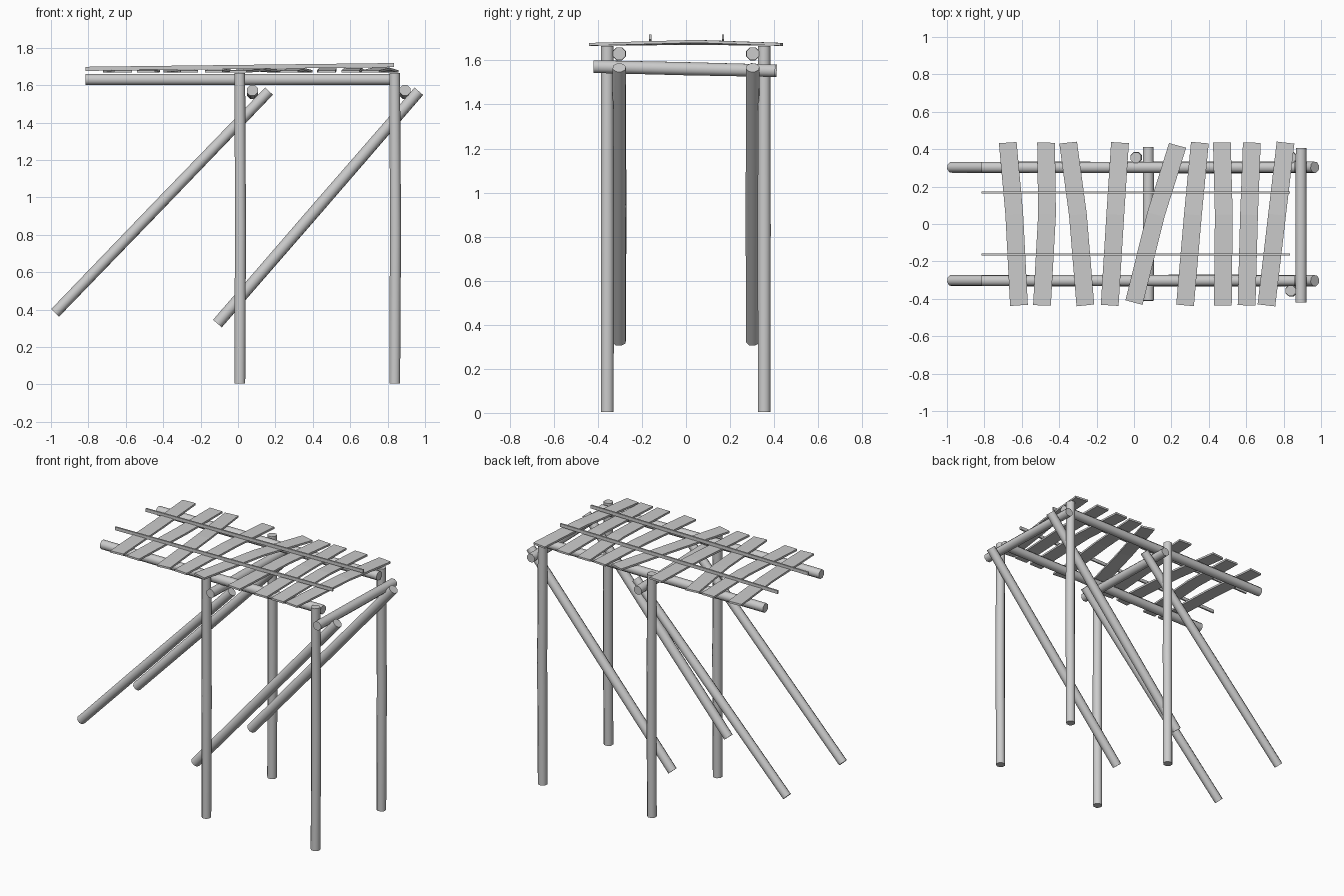
import bpy, bmesh, math
from mathutils import Vector

if "Cube" in bpy.data.objects:
    bpy.data.objects.remove(bpy.data.objects["Cube"])


def finish(bm, name, smooth):
    bmesh.ops.recalc_face_normals(bm, faces=bm.faces)
    me = bpy.data.meshes.new(name)
    bm.to_mesh(me)
    bm.free()
    ob = bpy.data.objects.new(name, me)
    bpy.context.collection.objects.link(ob)
    if smooth:
        bpy.ops.object.select_all(action='DESELECT')
        ob.select_set(True)
        bpy.context.view_layer.objects.active = ob
        bpy.ops.object.shade_smooth_by_angle(angle=math.radians(50))
    return ob


def loft(name, rings, smooth=False):
    """Skin a list of vertex rings and cap both ends."""
    bm = bmesh.new()
    rows = [[bm.verts.new(p) for p in ring] for ring in rings]
    n = len(rows[0])
    for a, b in zip(rows, rows[1:]):
        for i in range(n):
            j = (i + 1) % n
            bm.faces.new((a[i], a[j], b[j], b[i]))
    bm.faces.new(rows[0])
    bm.faces.new(rows[-1])
    return finish(bm, name, smooth)


def log(name, start, end, r=0.031, bend=(0, 0, 0), sides=8):
    """Slightly crooked round pole."""
    a, b = Vector(start), Vector(end)
    d = (b - a).normalized()
    u = d.orthogonal().normalized()
    v = d.cross(u)
    rings = []
    for t, k, s in ((0, 0, 1), (0.5, 1, 1.04), (1, 0, 0.98)):
        c = a.lerp(b, t) + Vector(bend) * k
        rings.append([c + r * s * (math.cos(q) * u + math.sin(q) * v)
                      for q in (2 * math.pi * (i + 0.5) / sides for i in range(sides))])
    return loft(name, rings, True)


def strip(name, path, width, thick, axis):
    """Flat board following a path; its width runs along axis."""
    w = Vector(axis) * width / 2
    h = Vector((0, 0, thick / 2))
    rings = [[Vector(p) - w - h, Vector(p) + w - h, Vector(p) + w + h, Vector(p) - w + h]
             for p in path]
    return loft(name, rings)


# Posts, long rails and diagonal braces on both sides
for side, y, yp in (("front", -0.303, -0.357), ("back", 0.303, 0.355)):
    log(side + "_middle_post", (0.01, yp, 0.004), (0.01, yp, 1.665), bend=(0.003, 0, 0))
    log(side + "_end_post", (0.838, yp, 0.004), (0.838, yp, 1.665), bend=(0.004, 0, 0))
    log(side + "_rail", (-0.815, y, 1.63), (0.858, y, 1.63))
    log(side + "_left_brace", (-0.978, y, 0.382), (0.166, y, 1.568), 0.03)
    log(side + "_right_brace", (-0.11, y, 0.325), (0.967, y, 1.567), 0.032)

# Cross beams under the deck
log("middle_cross_beam", (0.077, -0.41, 1.572), (0.077, 0.412, 1.553))
log("end_cross_beam", (0.893, -0.42, 1.572), (0.893, 0.405, 1.553))

# Deck planks: x at the front, middle and back ends
planks = [(-0.615, -0.64, -0.675), (-0.492, -0.465, -0.47), (-0.26, -0.30, -0.352),
          (-0.13, -0.10, -0.075), (0.0, 0.117, 0.233), (0.273, 0.315, 0.352),
          (0.475, 0.48, 0.47), (0.602, 0.615, 0.63), (0.708, 0.765, 0.81)]
for i, (xf, xm, xb) in enumerate(planks):
    slope = Vector((xb - xf, 0.87, 0)).normalized()
    half = 0.42 if i == 4 else 0.435
    zm = 1.677 + 0.0012 * i
    strip("deck_plank_%d" % (i + 1),
          [(xf, -half, 1.673), (xm, 0.05, zm), (xb, half, 1.673)],
          0.095, 0.013, (slope.y, -slope.x, 0))

# Thin battens along the deck
for side, y in (("front", -0.163), ("back", 0.168)):
    strip(side + "_batten", [(-0.815, y, 1.687), (0.833, y, 1.707)], 0.011, 0.022, (0, 1, 0))
